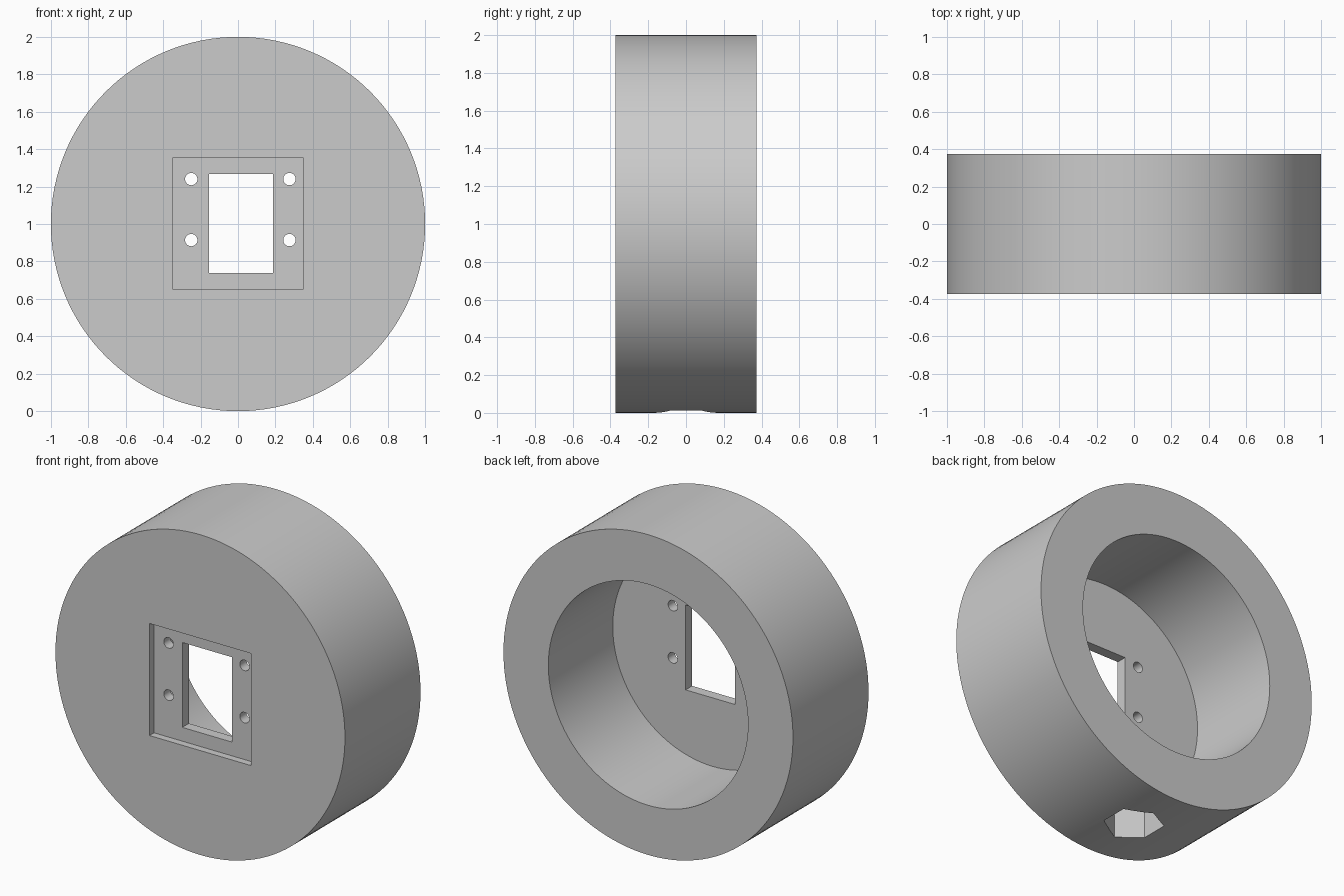
import bpy
import math
from mathutils import Matrix

if "Cube" in bpy.data.objects:
    bpy.data.objects.remove(bpy.data.objects["Cube"])

HALF = 0.373          # half of the housing depth along y
RECESS_Y = -0.328     # floor of the square front recess
BORE_Y = -0.263       # floor of the round rear bore

grey = bpy.data.materials.new("plain_grey")
grey.diffuse_color = (0.6, 0.6, 0.6, 1)
grey.use_nodes = True
grey.node_tree.nodes["Principled BSDF"].inputs["Base Color"].default_value = grey.diffuse_color


def cylinder(name, radius, y0, y1, x=0, z=1, sides=128):
    """Cylinder lying along y, from y0 to y1."""
    bpy.ops.mesh.primitive_cylinder_add(
        vertices=sides, radius=radius, depth=y1 - y0,
        location=(x, (y0 + y1) / 2, z), rotation=(math.pi / 2, 0, 0))
    ob = bpy.context.object
    ob.name = name
    return ob


def box(name, x0, x1, y0, y1, z0, z1):
    bpy.ops.mesh.primitive_cube_add(size=1)
    ob = bpy.context.object
    ob.name = name
    ob.data.transform(Matrix.Translation(
        ((x0 + x1) / 2, (y0 + y1) / 2, (z0 + z1) / 2))
        @ Matrix.Diagonal((x1 - x0, y1 - y0, z1 - z0, 1)))
    return ob


def cut(body, cutter):
    """Subtract the cutter from the body, then discard it."""
    cutter.hide_render = True
    mod = body.modifiers.new("cut", "BOOLEAN")
    mod.operation = "DIFFERENCE"
    mod.solver = "EXACT"
    mod.object = cutter
    bpy.context.view_layer.objects.active = body
    bpy.ops.object.modifier_apply(modifier=mod.name)
    bpy.data.objects.remove(cutter)


# Round housing
housing = cylinder("round_housing", 1, -HALF, HALF)
housing.data.materials.append(grey)

# Rear bore
cut(housing, cylinder("bore_cutter", 0.69, BORE_Y, 0.6))

# Square recess and rectangular window in the front
cut(housing, box("recess_cutter", -0.35, 0.35, -0.6, RECESS_Y, 0.652, 1.352))
cut(housing, box("window_cutter", -0.155, 0.187, -0.5, -0.1, 0.738, 1.268))

# Four screw holes
for x in (-0.25, 0.275):
    for z in (0.914, 1.24):
        cut(housing, cylinder("screw_cutter", 0.033, -0.5, -0.1, x, z, 32))

# Hexagonal nut pocket in the underside, corners pointing along y
bpy.ops.mesh.primitive_cylinder_add(
    vertices=6, radius=0.173, depth=0.4, location=(0, 0, 0))
cut(housing, bpy.context.object)

# Smooth round walls, crisp edges
bpy.ops.object.select_all(action="DESELECT")
housing.select_set(True)
bpy.context.view_layer.objects.active = housing
bpy.ops.object.shade_smooth_by_angle(angle=math.radians(30))
